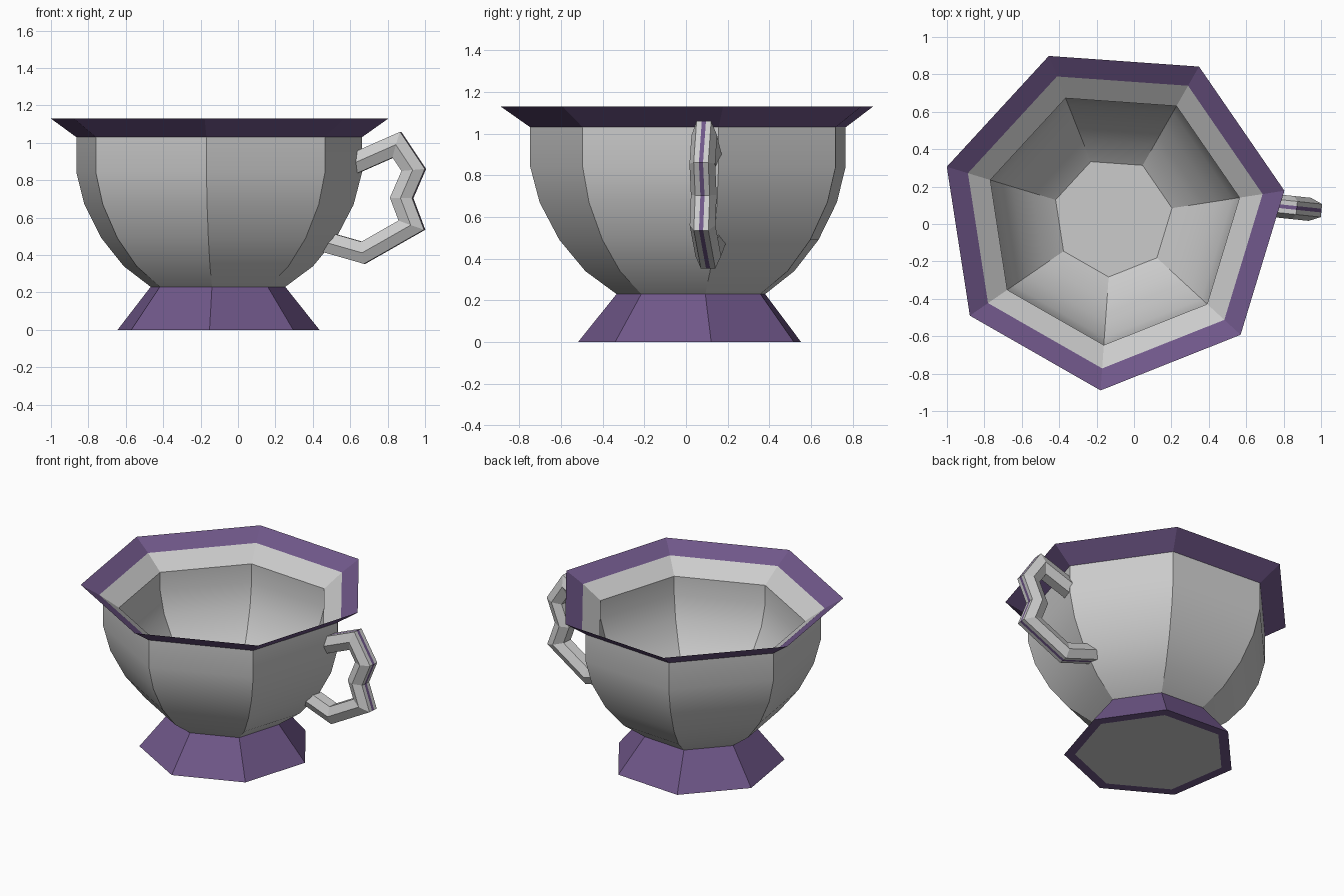
import bpy, bmesh, math
from mathutils import Vector

if "Cube" in bpy.data.objects:
    bpy.data.objects.remove(bpy.data.objects["Cube"])

CX, CY, SIDES, START = -0.113, 0.036, 7, math.radians(8.8)

purple = bpy.data.materials.new("purple")
purple.diffuse_color = (0.16, 0.095, 0.25, 1)
purple.use_nodes = True
purple.node_tree.nodes["Principled BSDF"].inputs["Base Color"].default_value = purple.diffuse_color


def finish(bm, name, mat=None):
    me = bpy.data.meshes.new(name)
    bm.to_mesh(me)
    bm.free()
    ob = bpy.data.objects.new(name, me)
    bpy.context.collection.objects.link(ob)
    if mat:
        me.materials.append(mat)
    return ob


def lathe(name, profile, mat=None, cap_start=False, cap_end=False):
    """Seven-sided revolve of (radius, z) points, faces to the right of travel."""
    bm = bmesh.new()
    rings = []
    for r, z in profile:
        rings.append([bm.verts.new((CX + r * math.cos(START + math.tau * i / SIDES),
                                    CY + r * math.sin(START + math.tau * i / SIDES), z))
                      for i in range(SIDES)])
    for a, b in zip(rings, rings[1:]):
        for i in range(SIDES):
            j = (i + 1) % SIDES
            bm.faces.new((a[i], a[j], b[j], b[i]))
    if cap_start:
        bm.faces.new(rings[0][::-1])
    if cap_end:
        bm.faces.new(rings[-1])
    return finish(bm, name, mat)


# Bowl: outer wall up, inner wall back down to the floor
outer = [(0.37, 0.23), (0.52, 0.34), (0.645, 0.49), (0.74, 0.67), (0.785, 0.84), (0.785, 1.03)]
inner = [(0.81, 1.06), (0.685, 0.97), (0.685, 0.84), (0.645, 0.69),
         (0.56, 0.55), (0.45, 0.42), (0.32, 0.33)]
walls = [lathe("bowl_outside", outer, cap_start=True),
         lathe("bowl_inside", inner, cap_end=True)]
bpy.ops.object.select_all(action='DESELECT')
for ob in walls:
    ob.select_set(True)
bpy.context.view_layer.objects.active = walls[0]
bpy.ops.object.shade_smooth_by_angle(angle=math.radians(30))

# Flared rim
lathe("rim", [(0.785, 1.03), (0.928, 1.13), (0.81, 1.06)], purple)

# Foot with a grey underside panel
lathe("foot", [(0.485, 0), (0.555, 0), (0.37, 0.23)], purple)
lathe("foot_underside", [(0.485, 0)], cap_start=True)

# Handle: hexagonal section swept along a bent path, purple stripe on the outside
path = [(0.60, 0.88), (0.85, 0.99), (0.94, 0.855), (0.875, 0.705),
        (0.93, 0.56), (0.67, 0.412), (0.45, 0.475)]
section = [(-0.01, 0.055), (-0.035, 0.055), (-0.062, 0), (-0.035, -0.055),
           (0.035, -0.055), (0.062, 0), (0.035, 0.055), (0.01, 0.055)]
tilt = math.radians(-6)
side = Vector((-math.sin(tilt), math.cos(tilt)))
pts = [Vector(p) for p in path]
bm = bmesh.new()
rings = []
for k, p in enumerate(pts):
    d0 = (p - pts[max(k - 1, 0)]) if k else pts[1] - p
    d1 = (pts[k + 1] - p) if k < len(pts) - 1 else d0
    n0 = Vector((-d0.y, d0.x)).normalized()
    n1 = Vector((-d1.y, d1.x)).normalized()
    m = (n0 + n1).normalized()
    m /= m.dot(n0)
    ring = []
    for v, n in section:
        q = p + m * n
        y = 0.072 + (q.x - 1.0) * math.tan(tilt)
        ring.append(bm.verts.new((q.x + side.x * v, y + side.y * v, q.y)))
    rings.append(ring)
count = len(section)
for a, b in zip(rings, rings[1:]):
    for i in range(count):
        j = (i + 1) % count
        f = bm.faces.new((a[i], a[j], b[j], b[i]))
        f.material_index = 1 if i == count - 1 else 0
bm.faces.new(rings[0][::-1])
bm.faces.new(rings[-1])
bmesh.ops.recalc_face_normals(bm, faces=bm.faces)
handle = finish(bm, "handle")
handle.data.materials.append(None)
handle.data.materials.append(purple)
